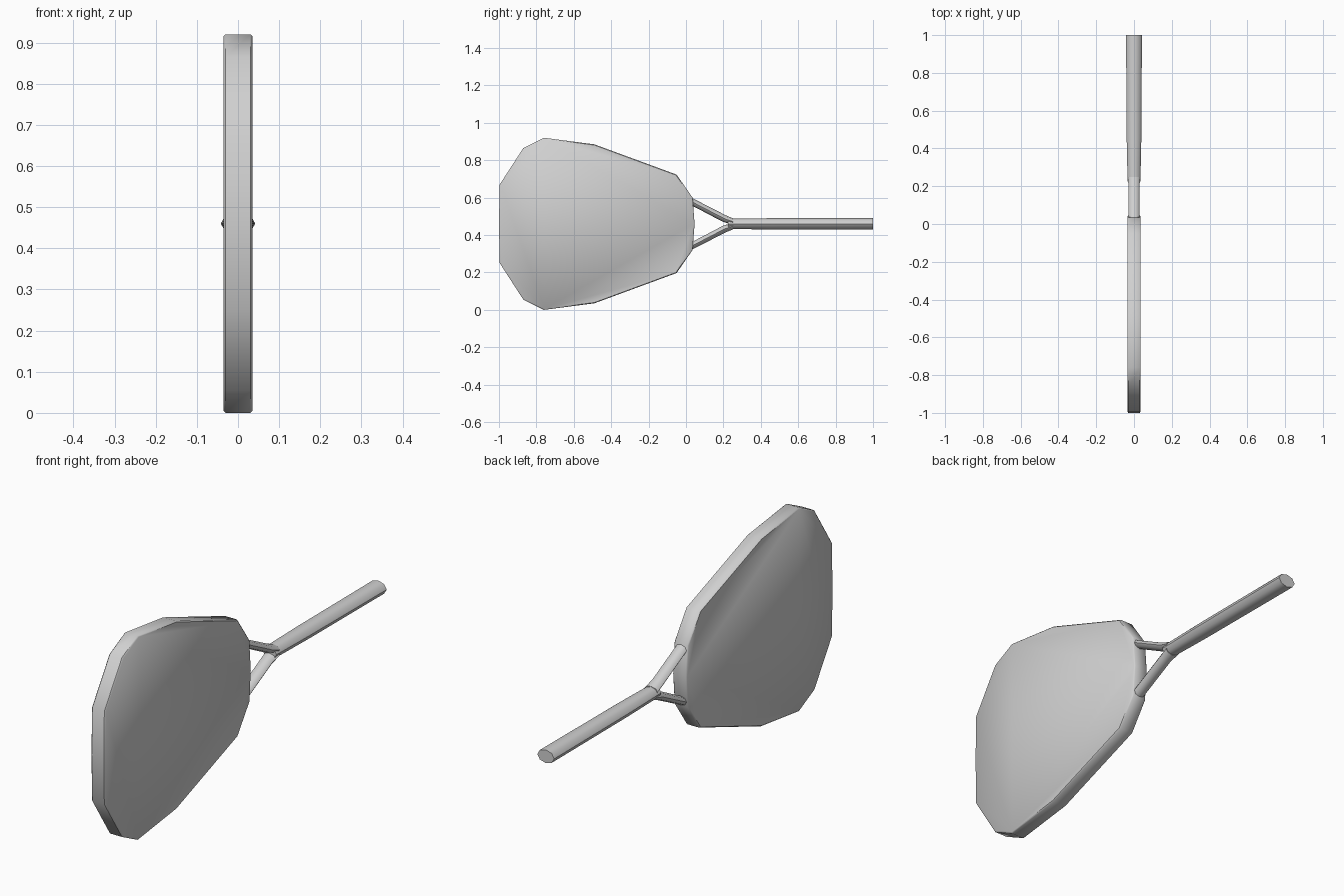
import bpy, bmesh, math
from mathutils import Vector

if "Cube" in bpy.data.objects:
    bpy.data.objects.remove(bpy.data.objects["Cube"])

ZC = 0.46  # height of the racket's long axis

grey = bpy.data.materials.new("light_grey")
grey.diffuse_color = (0.63, 0.63, 0.63, 1)
grey.use_nodes = True
grey.node_tree.nodes["Principled BSDF"].inputs["Base Color"].default_value = grey.diffuse_color


def finish(name, bm, angle):
    bmesh.ops.recalc_face_normals(bm, faces=bm.faces)
    me = bpy.data.meshes.new(name)
    bm.to_mesh(me)
    bm.free()
    me.materials.append(grey)
    ob = bpy.data.objects.new(name, me)
    bpy.context.collection.objects.link(ob)
    bpy.ops.object.select_all(action='DESELECT')
    ob.select_set(True)
    bpy.context.view_layer.objects.active = ob
    bpy.ops.object.shade_smooth_by_angle(angle=math.radians(angle))
    return ob


def sweep(name, stations, sides=8):
    """Tube from (y, z, half width in x, half height, tilt of the section)."""
    bm = bmesh.new()
    rings = []
    for y, z, rx, rz, tilt in stations:
        up = Vector((0, math.sin(tilt), math.cos(tilt)))
        ring = []
        for i in range(sides):
            a = 2 * math.pi * i / sides
            ring.append(bm.verts.new(Vector((rx * math.cos(a), y, z)) + up * rz * math.sin(a)))
        rings.append(ring)
    for r0, r1 in zip(rings, rings[1:]):
        for i in range(sides):
            j = (i + 1) % sides
            bm.faces.new((r0[i], r0[j], r1[j], r1[i]))
    bm.faces.new(rings[0])
    bm.faces.new(rings[-1])
    return finish(name, bm, 50)


# Head: faceted flat slab with a softened rim, outline mirrored about the axis
half = [(-0.87, 0.405), (-0.76, 0.46), (-0.49, 0.425),
        (-0.05, 0.263), (0.035, 0.14)]
outline = ([(-1.0, 0), (-0.996, 0.21)] + half + [(0.046, 0)]
           + [(y, -z) for y, z in reversed(half)] + [(-0.996, -0.21)])
layers = [(-0.035, 0.990), (-0.030, 1.0), (0.030, 1.0), (0.035, 0.990)]
bm = bmesh.new()
rings = []
for x, s in layers:
    rings.append([bm.verts.new((x, -0.45 + (y + 0.45) * s, ZC + z * s)) for y, z in outline])
n = len(outline)
for r0, r1 in zip(rings, rings[1:]):
    for i in range(n):
        j = (i + 1) % n
        bm.faces.new((r0[i], r0[j], r1[j], r1[i]))
bm.faces.new(rings[0])
bm.faces.new(rings[-1])
finish("head", bm, 46)

# Handle: slightly widening eight-sided grip
sweep("handle", [(0.225, ZC, 0.034, 0.028, 0), (0.46, ZC, 0.039, 0.030, 0),
                 (1.0, ZC, 0.042, 0.030, 0)])

# Fork arms: bend away from the handle into the head
for side, label in ((1, "upper"), (-1, "lower")):
    sweep(label + "_fork_arm", [
        (0.02, ZC + side * 0.124, 0.029, 0.018, side * 0.49),
        (0.205, ZC + side * 0.028, 0.029, 0.019, side * 0.42),
        (0.25, ZC + side * 0.012, 0.034, 0.018, 0)])
